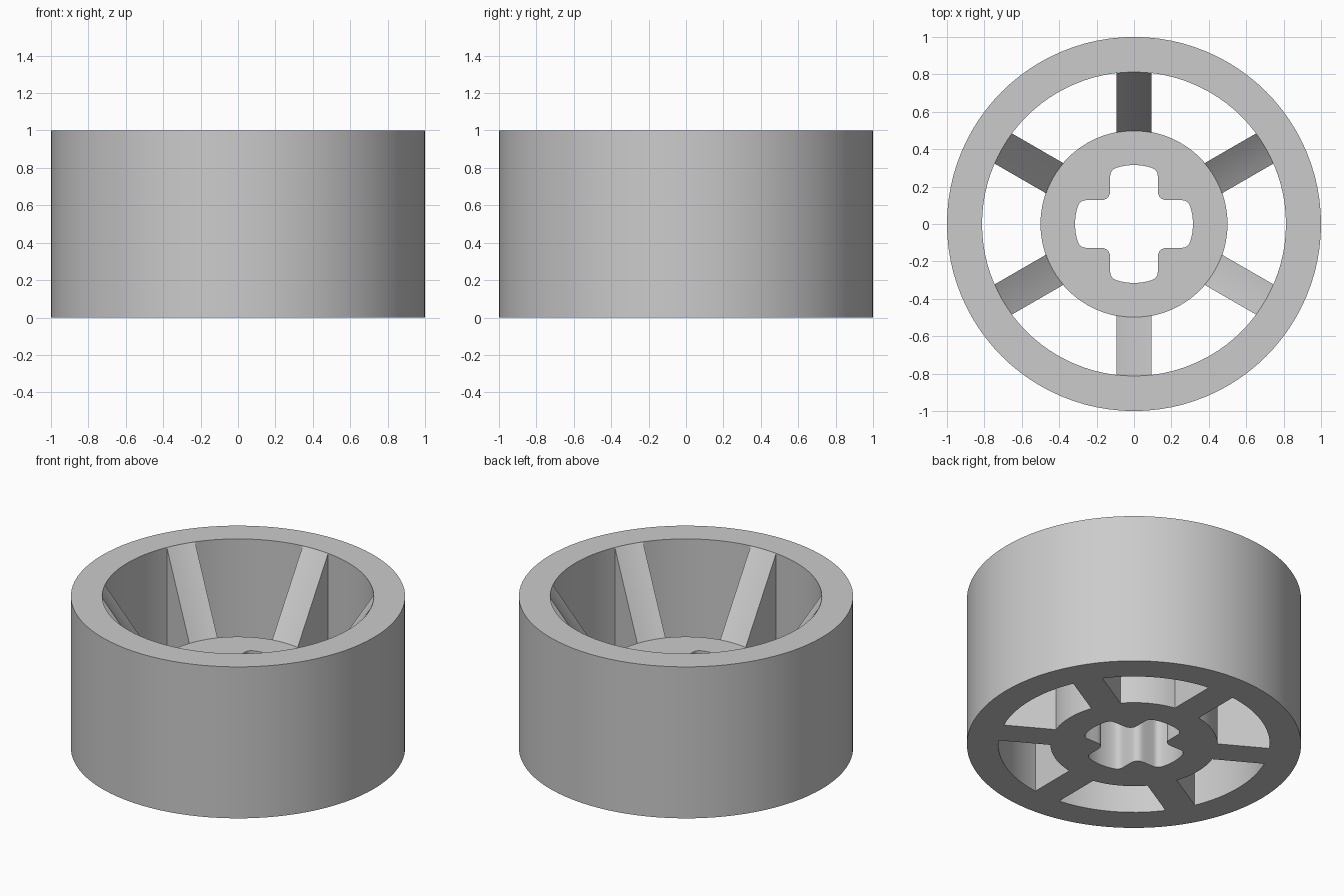
import bpy, bmesh, math
from mathutils import Vector

if "Cube" in bpy.data.objects:
    bpy.data.objects.remove(bpy.data.objects["Cube"])

HEIGHT, HUB_HEIGHT = 1.0, 0.5
R_RIM, R_WELL, R_HUB = 1.0, 0.8125, 0.5
SPOKE_HALF = 0.093

grey = bpy.data.materials.new("light grey plastic")
grey.diffuse_color = (0.6, 0.6, 0.6, 1)
grey.use_nodes = True
grey.node_tree.nodes["Principled BSDF"].inputs["Base Color"].default_value = grey.diffuse_color


def finish(name, bm):
    bmesh.ops.recalc_face_normals(bm, faces=bm.faces)
    mesh = bpy.data.meshes.new(name)
    bm.to_mesh(mesh)
    bm.free()
    mesh.materials.append(grey)
    obj = bpy.data.objects.new(name, mesh)
    bpy.context.collection.objects.link(obj)
    bpy.ops.object.select_all(action='DESELECT')
    obj.select_set(True)
    bpy.context.view_layer.objects.active = obj
    bpy.ops.object.shade_smooth_by_angle(angle=math.radians(30))
    return obj


def polar(r, a):
    return Vector((r * math.cos(a), r * math.sin(a)))


def tube(name, outer, inner, height):
    """Upright tube between two outlines with equal point counts."""
    bm = bmesh.new()
    loops = [[bm.verts.new((p.x, p.y, z)) for p in outline]
             for outline, z in ((inner, 0), (outer, 0), (outer, height), (inner, height))]
    n = len(outer)
    for k in range(4):
        a, b = loops[k], loops[(k + 1) % 4]
        for i in range(n):
            j = (i + 1) % n
            bm.faces.new((a[i], a[j], b[j], b[i]))
    return finish(name, bm)


def rounded(before, corner, after, steps=6):
    """Curve that rounds off a corner."""
    return [before * (1 - t) ** 2 + corner * 2 * t * (1 - t) + after * t * t
            for t in (i / steps for i in range(steps + 1))]


# Outer rim
angles = [2 * math.pi * i / 96 for i in range(96)]
tube("rim", [polar(R_RIM, a) for a in angles], [polar(R_WELL, a) for a in angles], HEIGHT)

# Hub with a rounded cross-shaped axle hole: half an arm, mirrored on the diagonal
W, R_HOLE = 0.127, 0.315
tip = math.asin(W / R_HOLE)
corner = polar(R_HOLE, tip)
half = [polar(R_HOLE, tip * 0.72 * i / 4) for i in range(5)]
half += rounded(half[-1], corner, Vector((corner.x - 0.03, W)))[1:]
half.append(Vector((0.22, W)))
bend = rounded(Vector((W + 0.055, W)), Vector((W, W)), Vector((W, W + 0.055)), 8)
quarter = half + bend + [Vector((p.y, p.x)) for p in reversed(half)][:-1]
hole = []
for q in range(4):
    for p in quarter:
        x, y = p
        for _ in range(q):
            x, y = -y, x
        hole.append(Vector((x, y)))
tube("hub", [p.normalized() * R_HUB for p in hole], hole, HUB_HEIGHT)

# Six spokes sloping up from the hub to the rim, with ends following both circles
for s in range(6):
    turn = math.pi / 2 + s * math.pi / 3
    ct, st = math.cos(turn), math.sin(turn)
    bm = bmesh.new()
    rows = []
    for i in range(7):
        w = SPOKE_HALF * (i / 3 - 1)
        row = []
        for r, z in ((R_HUB - 0.002, 0), (R_WELL + 0.001, 0),
                     (R_WELL + 0.001, HEIGHT), (R_HUB - 0.002, HUB_HEIGHT)):
            d = math.sqrt(r * r - w * w)
            row.append(bm.verts.new((d * ct - w * st, d * st + w * ct, z)))
        rows.append(row)
    for a, b in zip(rows, rows[1:]):
        for k in range(4):
            m = (k + 1) % 4
            bm.faces.new((a[k], a[m], b[m], b[k]))
    bm.faces.new(rows[0])
    bm.faces.new(rows[-1])
    finish("spoke_%d" % (s + 1), bm)
